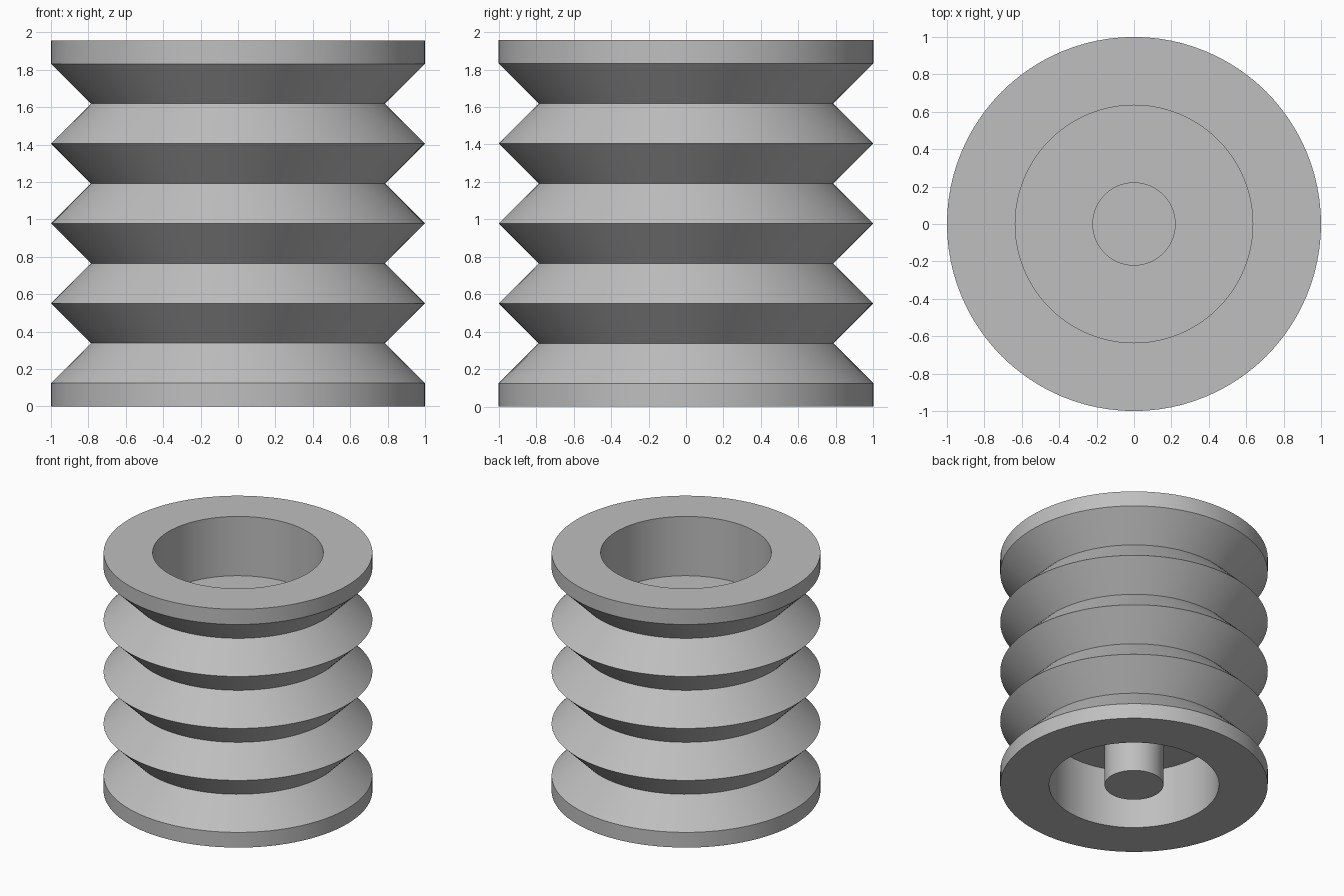
import bpy
import bmesh
import math

cube = bpy.data.objects.get("Cube")
if cube:
    bpy.data.objects.remove(cube, do_unlink=True)

SIDES = 96
HEIGHT = 1.957
RIM = 0.125        # height of the straight end flanges
OUTER = 1.0
RECESS_R = 0.635   # wide recess in both ends
CORE_R = 0.22      # bottom post and top bore
DEPTH = 0.487
FOLDS = 4

grey = bpy.data.materials.new("plain grey")
grey.use_nodes = True
colour = (0.52, 0.52, 0.52, 1)
grey.diffuse_color = colour
grey.node_tree.nodes["Principled BSDF"].inputs["Base Color"].default_value = colour


def lathe(name, profile):
    """Revolve (radius, z) points around the vertical axis."""
    bm = bmesh.new()
    verts = [bm.verts.new((r, 0, z)) for r, z in profile]
    edges = [bm.edges.new(pair) for pair in zip(verts, verts[1:])]
    bmesh.ops.spin(bm, geom=verts + edges, cent=(0, 0, 0), axis=(0, 0, 1),
                   angle=math.tau, steps=SIDES, use_merge=False)
    bmesh.ops.remove_doubles(bm, verts=bm.verts, dist=0.0001)
    bmesh.ops.recalc_face_normals(bm, faces=bm.faces)
    mesh = bpy.data.meshes.new(name)
    bm.to_mesh(mesh)
    bm.free()
    mesh.materials.append(grey)
    obj = bpy.data.objects.new(name, mesh)
    bpy.context.collection.objects.link(obj)
    bpy.ops.object.select_all(action='DESELECT')
    obj.select_set(True)
    bpy.context.view_layer.objects.active = obj
    bpy.ops.object.shade_smooth_by_angle(angle=math.radians(30))
    return obj


# Underside: central post standing in a ring-shaped recess
profile = [(0, 0), (CORE_R, 0), (CORE_R, DEPTH), (RECESS_R, DEPTH), (RECESS_R, 0), (OUTER, 0)]

# Outside: folds alternating between ridge and groove at 45 degrees
half = (HEIGHT - 2 * RIM) / (2 * FOLDS)
for i in range(2 * FOLDS + 1):
    profile.append((OUTER - half * (i % 2), RIM + half * i))

# Top: wide recess with a blind bore in its floor
floor = HEIGHT - DEPTH
profile += [(OUTER, HEIGHT), (RECESS_R, HEIGHT), (RECESS_R, floor),
            (CORE_R, floor), (CORE_R, floor - DEPTH), (0, floor - DEPTH)]

lathe("bellows_body", profile)
